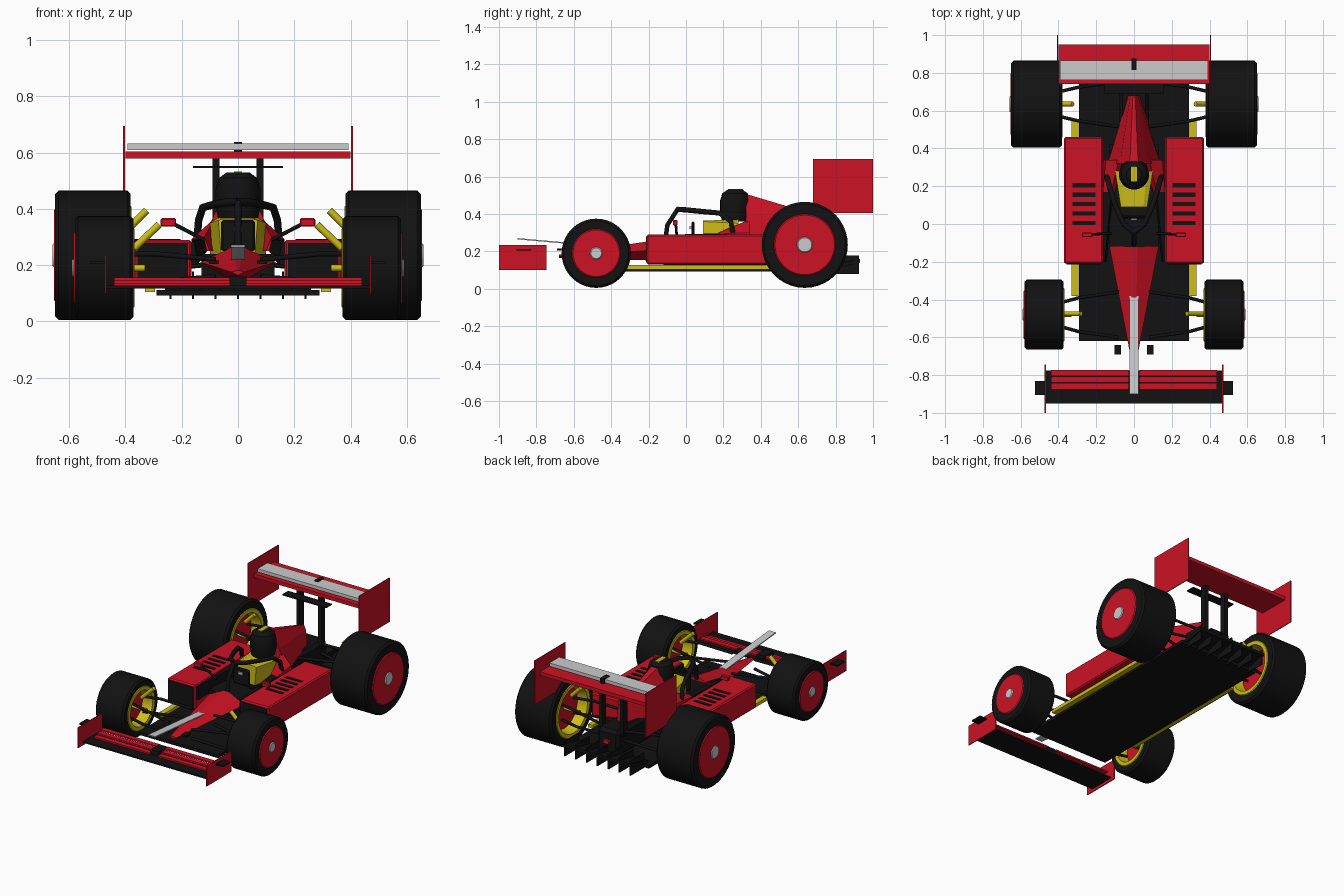
import bpy, bmesh
from math import cos, sin, pi
from mathutils import Vector

cube = bpy.data.objects.get("Cube")
if cube:
    bpy.data.objects.remove(cube)


def material(name, rgb):
    m = bpy.data.materials.new(name)
    m.use_nodes = True
    m.diffuse_color = (*rgb, 1)
    m.node_tree.nodes["Principled BSDF"].inputs["Base Color"].default_value = (*rgb, 1)
    return m


RED = material("red paint", (0.6, 0.006, 0.018))
BLACK = material("black", (0.006, 0.006, 0.006))
YELLOW = material("yellow", (0.62, 0.51, 0.008))
GREY = material("light grey", (0.6, 0.6, 0.6))


def finish(name, bm, mats, smooth=False):
    bmesh.ops.recalc_face_normals(bm, faces=bm.faces)
    me = bpy.data.meshes.new(name)
    bm.to_mesh(me)
    bm.free()
    for m in mats:
        me.materials.append(m)
    ob = bpy.data.objects.new(name, me)
    bpy.context.collection.objects.link(ob)
    if smooth:
        bpy.ops.object.select_all(action='DESELECT')
        ob.select_set(True)
        bpy.context.view_layer.objects.active = ob
        bpy.ops.object.shade_smooth_by_angle(angle=0.6)
    return ob


def box(name, x, y, z, mat, bevel=0):
    """Box from three (low, high) ranges."""
    bm = bmesh.new()
    bmesh.ops.create_cube(bm, size=1)
    for v in bm.verts:
        v.co = Vector([(a + b) / 2 + c * (b - a) for (a, b), c in zip((x, y, z), v.co)])
    if bevel:
        bmesh.ops.bevel(bm, geom=bm.edges[:], offset=bevel, segments=1, affect='EDGES')
    return finish(name, bm, [mat])


def pair(name, x, y, z, mat, bevel=0):
    """The same box on both sides."""
    box("left_" + name, x, y, z, mat, bevel)
    box("right_" + name, (-x[1], -x[0]), y, z, mat, bevel)


def loft(name, sections, mat, mirror=True, s=1):
    """Skin between (y, [(x, z), ...]) outlines; half outlines are mirrored."""
    bm = bmesh.new()
    rings = []
    for y, pts in sections:
        full = pts + [(-x, z) for x, z in reversed(pts)] if mirror else pts
        rings.append([bm.verts.new((s * x, y, z)) for x, z in full])
    n = len(rings[0])
    for a, b in zip(rings, rings[1:]):
        for i in range(n):
            bm.faces.new((a[i], a[(i + 1) % n], b[(i + 1) % n], b[i]))
    bm.faces.new(rings[0])
    bm.faces.new(rings[-1])
    return finish(name, bm, [mat])


def lathe(name, profile, place, mats, n=40):
    """Spin (along, radius, material index) points; place maps along, u, v to space."""
    bm = bmesh.new()
    rings = [[bm.verts.new(place(t, r * cos(2 * pi * i / n), r * sin(2 * pi * i / n)))
              for i in range(n)] for t, r, _ in profile]
    for k, (a, b) in enumerate(zip(rings, rings[1:])):
        for i in range(n):
            f = bm.faces.new((a[i], a[(i + 1) % n], b[(i + 1) % n], b[i]))
            f.material_index = profile[k][2]
    for k in (0, -1):
        bm.faces.new(rings[k]).material_index = profile[k][2]
    return finish(name, bm, mats, True)


def rod(name, pts, r, mat, s=1):
    cu = bpy.data.curves.new(name, 'CURVE')
    cu.dimensions = '3D'
    cu.bevel_depth = r
    cu.bevel_resolution = 2
    cu.use_fill_caps = True
    sp = cu.splines.new('POLY')
    sp.points.add(len(pts) - 1)
    for p, (x, y, z) in zip(sp.points, pts):
        p.co = (s * x, y, z, 1)
    cu.materials.append(mat)
    ob = bpy.data.objects.new(name, cu)
    bpy.context.collection.objects.link(ob)


def wheel(name, s, y, R, rim, hub, xi, xo):
    prof = [(xi + .06, .02, 1), (xi + .06, rim - .03, 2), (xi - .004, rim - .015, 2),
            (xi - .004, rim + .008, 2), (xi, rim + .012, 0), (xi, R - .012, 0),
            (xi + .012, R, 0), (xo - .012, R, 0), (xo, R - .012, 0),
            (xo, rim, 1), (xo + .005, rim - .006, 1), (xo + .005, hub, 3),
            (xo + .01, hub - .005, 3), (xo + .01, .005, 3)]
    lathe(name, prof, lambda t, u, v: (s * t, y + u, R + .005 + v),
          [BLACK, RED, YELLOW, GREY])


# Wheels and suspension
for side, s in (("left", 1), ("right", -1)):
    wheel(side + "_front_wheel", s, -.48, .185, .13, .033, .372, .58)
    wheel(side + "_rear_wheel", s, .635, .23, .165, .042, .382, .65)
    for end, yc, z, xw in (("front", -.48, .19, .4), ("rear", .635, .235, .42)):
        for k in (-1, 1):
            for h in (-.05, .05):
                rod(f"{side}_{end}_arm", [(.08, yc + k * .12, z + h * .6),
                    (.29, yc + k * .09, z + h), (xw, yc + k * .06, z + h)], .009, BLACK, s)
        rod(f"{side}_{end}_axle", [(.33, yc, z), (xw + .05, yc, z)], .012, YELLOW, s)
    rod(side + "_front_damper", [(.28, -.475, .345), (.37, -.475, .26)], .013, YELLOW, s)
    rod(side + "_rear_damper", [(.325, .635, .395), (.39, .635, .33)], .013, YELLOW, s)

# Floor, rails and diffuser
box("floor", (-.29, .29), (-.62, .8), (.092, .112), BLACK)
pair("floor_rail", (.295, .33), (-.38, .55), (.104, .126), YELLOW)
loft("diffuser", [(.76, [(.26, .1), (.26, .125)]), (.93, [(.25, .14), (.25, .16)])], BLACK)
for i in range(7):
    x = -.24 + .08 * i
    box("diffuser_fin", (x - .004, x + .004), (.78, .925), (.08, .178), BLACK)
box("gearbox", (-.08, .08), (.4, .82), (.11, .28), BLACK, .02)
box("rear_light", (-.02, .02), (.82, .835), (.19, .215), RED)

# Side pods with intakes and louvres
pair("side_pod", (.165, .37), (-.21, .46), (.13, .29), RED, .008)
pair("pod_intake", (.178, .358), (-.214, -.2), (.142, .279), BLACK)
for i in range(5):
    y = .005 + .05 * i
    pair("pod_louvre", (.205, .325), (y - .011, y + .011), (.285, .293), BLACK)

# Tub, nose and floating stripe panel
box("tub", (-.13, .13), (-.12, .42), (.11, .24), BLACK)
loft("nose", [(-.68, [(.004, .165), (.022, .175), (.004, .182)]),
              (-.12, [(.03, .15), (.13, .21), (.02, .266)])], RED)
loft("nose_stripe", [(-.9, [(.025, .264), (.025, .271)]),
                     (-.38, [(.025, .218), (.025, .225)])], GREY)
pair("nose_pad", (.068, .103), (-.69, -.64), (.204, .216), BLACK)

# Engine cover and cockpit flanks
loft("engine_cover", [(.32, [(.14, .26), (.075, .4), (.022, .507)]),
                      (.68, [(.03, .28), (.02, .37), (.006, .4)])], RED)
for side, s in (("left", 1), ("right", -1)):
    loft(side + "_cockpit_flank",
         [(.17, [(.1, .25), (.165, .25), (.165, .293), (.12, .3)]),
          (.34, [(.06, .25), (.165, .25), (.15, .3), (.08, .37)])], RED, False, s)
    loft(side + "_cockpit_edge",
         [(-.2, [(.145, .2), (.165, .2), (.165, .285), (.155, .285)]),
          (.18, [(.11, .25), (.165, .25), (.165, .293), (.12, .297)])], BLACK, False, s)

# Driver, steering wheel and halo
loft("driver_body", [(.09, [(.06, .24), (.07, .36), (.05, .365)]),
                     (.28, [(.1, .24), (.1, .35), (.07, .37)])], YELLOW)
lathe("helmet", [(.36, .07, 0), (.41, .08, 0), (.47, .08, 0), (.51, .068, 0), (.53, .04, 0)],
      lambda t, u, v: (u, .262 + v, t), [BLACK], 24)
box("helmet_stripe", (-.015, .015), (.225, .305), (.525, .534), YELLOW)
box("steering_wheel", (-.06, .06), (.03, .045), (.25, .36), BLACK, .006)
box("steering_display", (-.015, .015), (.02, .035), (.32, .335), GREY)
rod("halo_pillar", [(0, -.11, .26), (0, -.1, .34), (0, -.045, .425)], .012, BLACK)
for s in (1, -1):
    rod("halo_arm", [(0, -.045, .425), (.055, .0, .422), (.1, .1, .412),
                     (.125, .18, .405), (.14, .24, .36), (.145, .25, .3)], .014, BLACK, s)

# Mirrors
pair("mirror", (.22, .275), (-.07, -.045), (.338, .367), RED, .004)
for s in (1, -1):
    rod("mirror_stalk", [(.12, -.05, .29), (.235, -.055, .35)], .007, BLACK, s)

# Front wing
box("front_wing_base", (-.47, .47), (-.95, -.775), (.118, .127), BLACK)
box("front_wing_mount", (-.03, .03), (-.87, -.78), (.12, .16), BLACK)
for i in range(3):
    y = -.875 + .035 * i
    z = .127 + .01 * i
    pair("front_wing_flap", (.03, .44), (y, y + .033), (z, z + .01), RED)
pair("front_endplate", (.467, .473), (-1, -.745), (.1, .235), RED)
pair("front_endplate_tab", (.473, .525), (-.905, -.83), (.204, .214), BLACK)

# Rear wing
pair("rear_endplate", (.402, .408), (.68, 1), (.405, .695), RED)
box("rear_wing_plane", (-.4, .4), (.74, .95), (.58, .604), RED)
box("rear_wing_flap", (-.392, .392), (.763, .865), (.61, .632), GREY)
box("rear_wing_bracket", (-.014, .014), (.815, .875), (.6, .638), BLACK)
pair("rear_wing_pillar", (.065, .09), (.74, .78), (.24, .585), BLACK)
box("rear_beam", (-.16, .16), (.69, .75), (.546, .553), BLACK)
